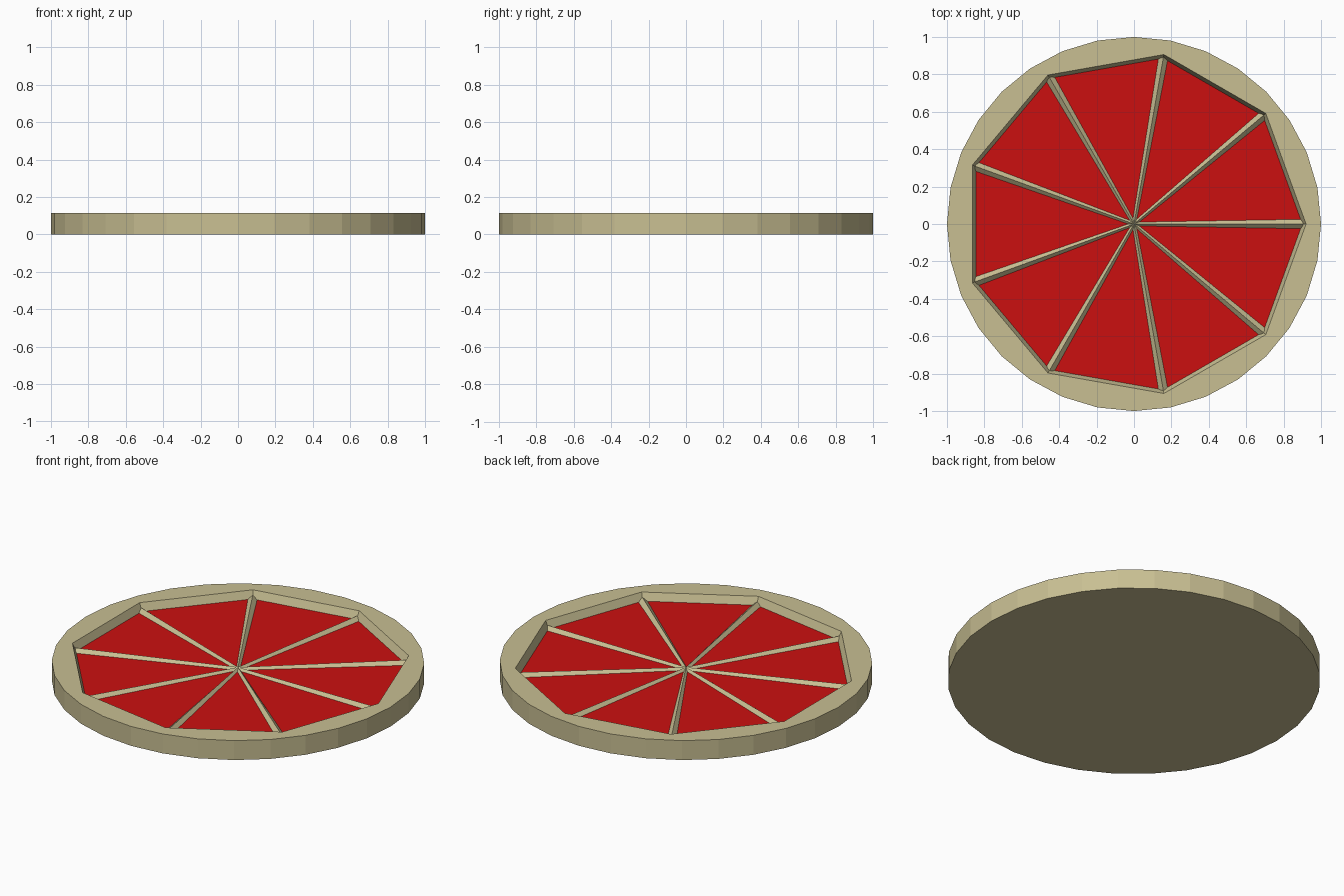
import bpy, bmesh
from math import cos, sin, pi
from mathutils import Vector, Matrix

if "Cube" in bpy.data.objects:
    bpy.data.objects.remove(bpy.data.objects["Cube"])

SLICES, SIDES = 9, 32
HEIGHT, FLOOR = 0.115, 0.07
R_OUT, R_TOP, R_FLOOR = 1.0, 0.92, 0.90


def material(name, color):
    m = bpy.data.materials.new(name)
    m.diffuse_color = (*color, 1)
    m.use_nodes = True
    m.node_tree.nodes["Principled BSDF"].inputs["Base Color"].default_value = m.diffuse_color
    return m


def finish(name, bm, mat):
    me = bpy.data.meshes.new(name)
    bm.to_mesh(me)
    bm.free()
    me.materials.append(mat)
    ob = bpy.data.objects.new(name, me)
    bpy.context.collection.objects.link(ob)
    return ob


def ring(bm, n, r, z):
    return [bm.verts.new((r * cos(2 * pi * i / n), r * sin(2 * pi * i / n), z))
            for i in range(n)]


def wall(bm, a, b):
    n = len(a)
    for i in range(n):
        j = (i + 1) % n
        bm.faces.new((a[i], a[j], b[j], b[i]))


tan = material("crust_tan", (0.58, 0.52, 0.29))
red = material("filling_red", (0.6, 0.005, 0.005))

# Round crust with a tapered nine-sided recess
bm = bmesh.new()
bottom = ring(bm, SIDES, R_OUT, 0)
top = ring(bm, SIDES, R_OUT, HEIGHT)
lip = ring(bm, SLICES, R_TOP, HEIGHT)
foot = ring(bm, SLICES, R_FLOOR, FLOOR)
bm.faces.new(bottom[::-1])
wall(bm, bottom, top)
wall(bm, foot[::-1], lip[::-1])
rim = [bm.edges.get((r[i], r[(i + 1) % len(r)])) for r in (top, lip) for i in range(len(r))]
bmesh.ops.triangle_fill(bm, edges=rim, use_beauty=True, use_dissolve=False, normal=(0, 0, 1))
for f in bm.faces:
    if all(abs(v.co.z - HEIGHT) < 1e-6 for v in f.verts):
        f.normal_update()
        if f.normal.z < 0:
            f.normal_flip()
finish("crust", bm, tan)

# Red triangular slices forming the recess floor
bm = bmesh.new()
edge = ring(bm, SLICES, R_FLOOR, FLOOR)
hub = bm.verts.new((0, 0, FLOOR))
for i in range(SLICES):
    bm.faces.new((hub, edge[i], edge[(i + 1) % SLICES]))
finish("slices", bm, red)

# Raised dividing ridges, widening outwards
bm = bmesh.new()
for i in range(SLICES):
    turn = Matrix.Rotation(2 * pi * i / SLICES, 3, 'Z')
    pts = [(0, -0.010, FLOOR), (0, 0.010, FLOOR), (0, 0, FLOOR + 0.014),
           (0.895, -0.025, FLOOR), (0.895, 0.025, FLOOR), (0.905, 0, FLOOR + 0.02)]
    v = [bm.verts.new(turn @ Vector(p)) for p in pts]
    bm.faces.new((v[0], v[3], v[5], v[2]))
    bm.faces.new((v[2], v[5], v[4], v[1]))
    bm.faces.new((v[3], v[4], v[5]))
finish("dividers", bm, tan)
